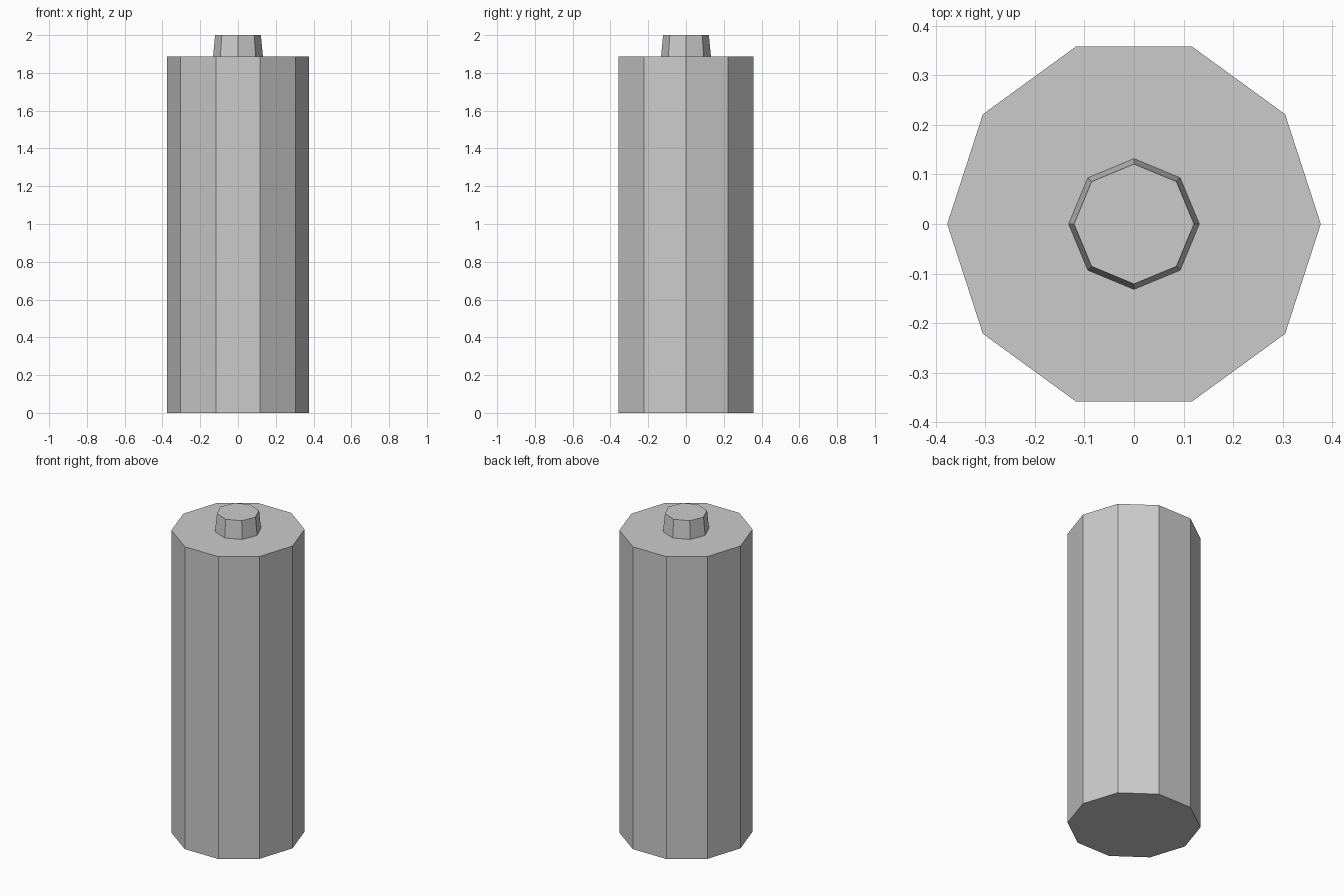
import bpy
import bmesh
from math import cos, sin, tau

default_cube = bpy.data.objects.get("Cube")
if default_cube:
    bpy.data.objects.remove(default_cube, do_unlink=True)


def make_material(name, colour):
    mat = bpy.data.materials.new(name)
    mat.use_nodes = True
    mat.diffuse_color = colour
    mat.node_tree.nodes["Principled BSDF"].inputs["Base Color"].default_value = colour
    return mat


def make_prism(name, sides, r_low, r_high, z_low, z_high, mat):
    """Closed, flat-faced tapered prism with a corner on the +x axis."""
    bm = bmesh.new()
    low, high = [
        [bm.verts.new((r * cos(tau * i / sides), r * sin(tau * i / sides), z))
         for i in range(sides)]
        for r, z in ((r_low, z_low), (r_high, z_high))
    ]
    bm.faces.new(low[::-1])
    bm.faces.new(high)
    for i in range(sides):
        j = (i + 1) % sides
        bm.faces.new((low[i], low[j], high[j], high[i]))
    mesh = bpy.data.meshes.new(name)
    bm.to_mesh(mesh)
    bm.free()
    mesh.materials.append(mat)
    obj = bpy.data.objects.new(name, mesh)
    bpy.context.collection.objects.link(obj)
    return obj


grey = make_material("light_grey", (0.6, 0.6, 0.6, 1.0))

# Ten-sided main body
make_prism("battery_body", 10, 0.377, 0.377, 0.0, 1.888, grey)

# Eight-sided tapered contact on top
make_prism("top_terminal", 8, 0.132, 0.121, 1.888, 2.0, grey)
